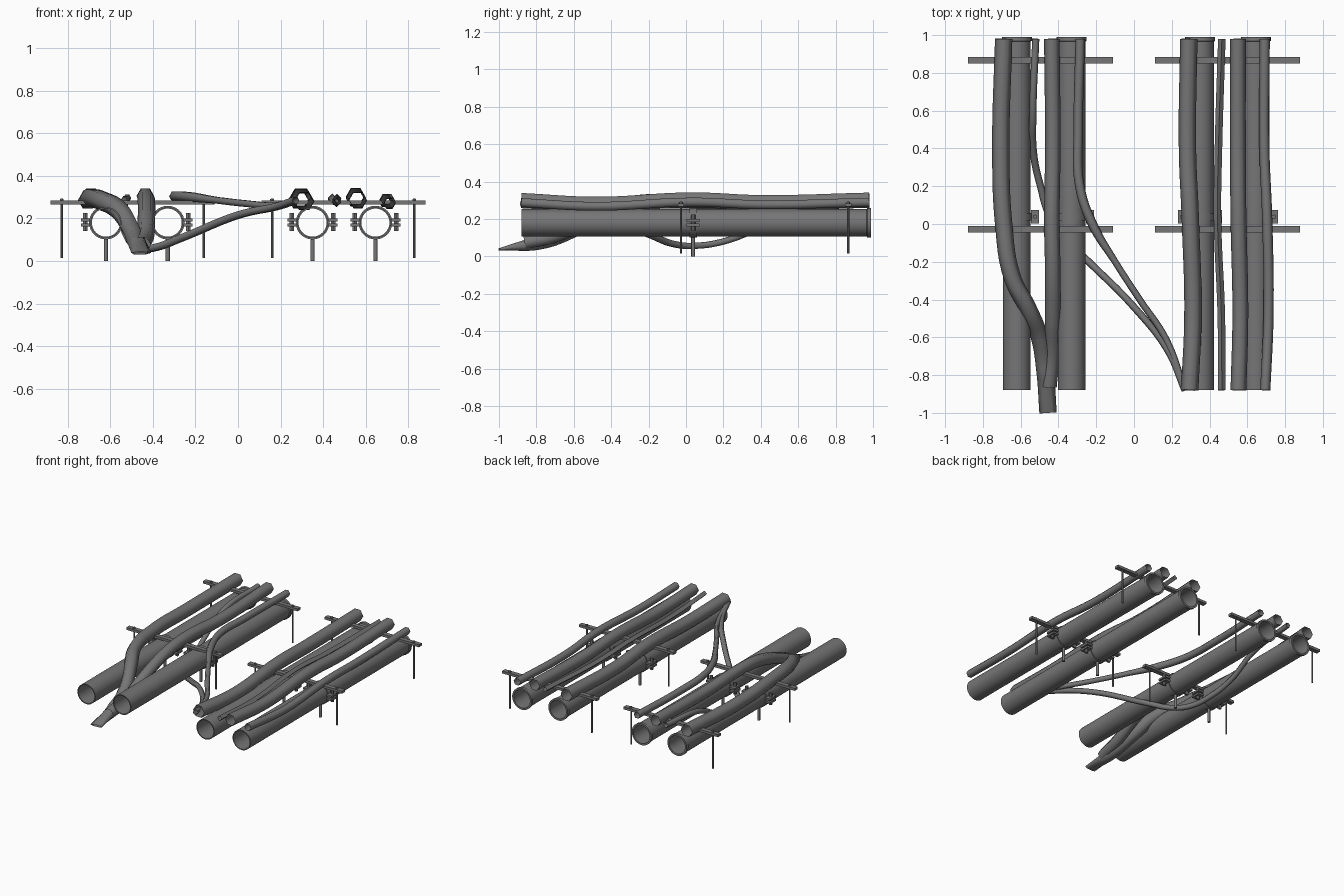
import bpy, bmesh, math
from mathutils import Matrix, Vector

cube = bpy.data.objects.get("Cube")
if cube:
    bpy.data.objects.remove(cube, do_unlink=True)

steel = bpy.data.materials.new("dark_grey_metal")
steel.use_nodes = True
grey = (0.18, 0.18, 0.18, 1)
steel.diffuse_color = grey
steel.node_tree.nodes["Principled BSDF"].inputs["Base Color"].default_value = grey


def finish(obj, angle=35):
    obj.data.materials.clear()
    obj.data.materials.append(steel)
    bpy.ops.object.select_all(action='DESELECT')
    obj.select_set(True)
    bpy.context.view_layer.objects.active = obj
    bpy.ops.object.shade_smooth_by_angle(angle=math.radians(angle))
    return obj


def mesh_object(name, bm):
    bmesh.ops.recalc_face_normals(bm, faces=bm.faces)
    me = bpy.data.meshes.new(name)
    bm.to_mesh(me)
    bm.free()
    obj = bpy.data.objects.new(name, me)
    bpy.context.collection.objects.link(obj)
    return finish(obj)


def add_box(bm, centre, size):
    bmesh.ops.create_cube(bm, size=1, matrix=Matrix.Translation(centre) @ Matrix.Diagonal((*size, 1)))


def add_post(bm, x, y, z0, z1, r, sides=8):
    bmesh.ops.create_cone(bm, cap_ends=True, segments=sides, radius1=r, radius2=r,
                          depth=z1 - z0, matrix=Matrix.Translation((x, y, (z0 + z1) / 2)))


def add_ring(bm, x, z, profile, sides=32):
    """Sweep a closed (radius, y) profile around an axis along y."""
    rings = []
    for i in range(sides):
        a = math.tau * i / sides
        rings.append([bm.verts.new((x + r * math.cos(a), y, z + r * math.sin(a)))
                      for r, y in profile])
    n = len(profile)
    for i in range(sides):
        p, q = rings[i], rings[(i + 1) % sides]
        for j in range(n):
            k = (j + 1) % n
            bm.faces.new((p[j], q[j], q[k], p[k]))


def hose(name, radius, points, sides=6):
    """Open faceted hose through points (x, y, z[, radius scale])."""
    cu = bpy.data.curves.new(name + "_path", 'CURVE')
    cu.dimensions = '3D'
    cu.bevel_depth = radius
    cu.bevel_resolution = (sides - 4) // 2
    cu.resolution_u = 8
    cu.twist_mode = 'Z_UP'
    sp = cu.splines.new('BEZIER')
    sp.bezier_points.add(len(points) - 1)
    for bp, p in zip(sp.bezier_points, points):
        bp.co = p[:3]
        bp.radius = p[3] if len(p) > 3 else 1
        bp.handle_left_type = bp.handle_right_type = 'AUTO'
    path = bpy.data.objects.new(name + "_path", cu)
    bpy.context.collection.objects.link(path)
    bpy.context.view_layer.update()
    deps = bpy.context.evaluated_depsgraph_get()
    me = bpy.data.meshes.new_from_object(path.evaluated_get(deps))
    bpy.data.objects.remove(path, do_unlink=True)
    obj = bpy.data.objects.new(name, me)
    bpy.context.collection.objects.link(obj)
    return finish(obj, 65)


# Four main pipes with rear lips, each held by a bolted clamp on a post
AXIS_Z, CLAMP_Y = 0.18, 0.038
for i, x in enumerate((-0.62, -0.33, 0.35, 0.645), 1):
    bm = bmesh.new()
    add_ring(bm, x, AXIS_Z, [(0.066, -0.88), (0.073, -0.88), (0.073, 0.965), (0.079, 0.97),
                             (0.079, 0.99), (0.066, 0.99)])
    mesh_object(f"main_pipe_{i}", bm)

    bm = bmesh.new()
    add_ring(bm, x, AXIS_Z, [(0.072, CLAMP_Y - 0.02), (0.079, CLAMP_Y - 0.02),
                             (0.079, CLAMP_Y + 0.02), (0.072, CLAMP_Y + 0.02)])
    for side in (-1, 1):
        for dz in (-0.012, 0.012):
            add_box(bm, (x + side * 0.096, CLAMP_Y, AXIS_Z + dz), (0.042, 0.07, 0.014))
        add_post(bm, x + side * 0.097, CLAMP_Y, 0.14, 0.225, 0.012, 6)
    mesh_object(f"pipe_clamp_{i}", bm)

    bm = bmesh.new()
    add_post(bm, x, CLAMP_Y, 0, 0.107, 0.01, 12)
    mesh_object(f"clamp_post_{i}", bm)

# Flat support straps with hanging rods and nuts
for side, label in ((-1, "right"), (1, "left")):
    for y, place in ((-0.027, "middle"), (0.867, "rear")):
        bm = bmesh.new()
        add_box(bm, (side * 0.495, y, 0.275), (0.77, 0.034, 0.018))
        mesh_object(f"{place}_{label}_strap", bm)
        bm = bmesh.new()
        for x in (0.16, 0.827):
            add_post(bm, side * x, y, 0.015, 0.294, 0.006)
            add_post(bm, side * x, y, 0.284, 0.29, 0.01, 6)
        mesh_object(f"{place}_{label}_rods", bm)

# Right group: thick hose that drops between the pipes to a flattened end
outer = hose("right_outer_hose", 0.046, [
    (-0.69, 0.98, 0.3), (-0.705, 0.4, 0.285), (-0.69, 0, 0.295), (-0.645, -0.28, 0.285),
    (-0.56, -0.45, 0.24), (-0.5, -0.6, 0.145), (-0.47, -0.79, 0.076), (-0.455, -1, 0.076)])
for v in outer.data.vertices:
    t = min(max((-0.8 - v.co.y) / 0.2, 0), 1)
    v.co.z = 0.03 + (v.co.z - 0.03) * (1 - 0.85 * t)

hose("right_inner_hose", 0.041, [
    (-0.435, 0.98, 0.305), (-0.43, 0.4, 0.29), (-0.435, 0, 0.305), (-0.43, -0.25, 0.28),
    (-0.43, -0.5, 0.2), (-0.435, -0.7, 0.11), (-0.45, -0.86, 0.075)])

# Thin hoses crossing from the right group to the left group
hose("lower_crossing_hose", 0.019, [
    (-0.52, 0.98, 0.295), (-0.535, 0.6, 0.26), (-0.53, 0.36, 0.14), (-0.495, 0.2, 0.08),
    (-0.45, 0.05, 0.057), (-0.38, -0.06, 0.065), (-0.26, -0.18, 0.11), (0, -0.44, 0.215),
    (0.18, -0.67, 0.255), (0.27, -0.88, 0.285)])
hose("upper_crossing_hose", 0.025, [
    (-0.285, 0.98, 0.305), (-0.295, 0.5, 0.3), (-0.287, 0.2, 0.305), (-0.22, 0, 0.3),
    (-0.1, -0.2, 0.285, 0.7), (0.03, -0.4, 0.27, 0.7), (0.17, -0.61, 0.26, 0.7),
    (0.27, -0.88, 0.285, 0.7)])

# Left group: four gently waving hoses
WAVE_Y = (0.98, 0.4, 0.03, -0.48, -0.88)
WAVE_Z = (0.305, 0.292, 0.306, 0.283, 0.303)
for name, radius, sides, drop, xs in (
        ("left_inner_hose", 0.046, 6, 0.005, (0.29, 0.283, 0.298, 0.312, 0.295)),
        ("left_thin_hose", 0.02, 4, 0.01, (0.465, 0.447, 0.442, 0.462, 0.465)),
        ("left_middle_hose", 0.042, 6, 0, (0.55, 0.55, 0.553, 0.563, 0.553)),
        ("left_outer_hose", 0.027, 6, 0.015, (0.692, 0.69, 0.705, 0.712, 0.695))):
    hose(name, radius, [(x, y, z - drop) for x, y, z in zip(xs, WAVE_Y, WAVE_Z)], sides)
